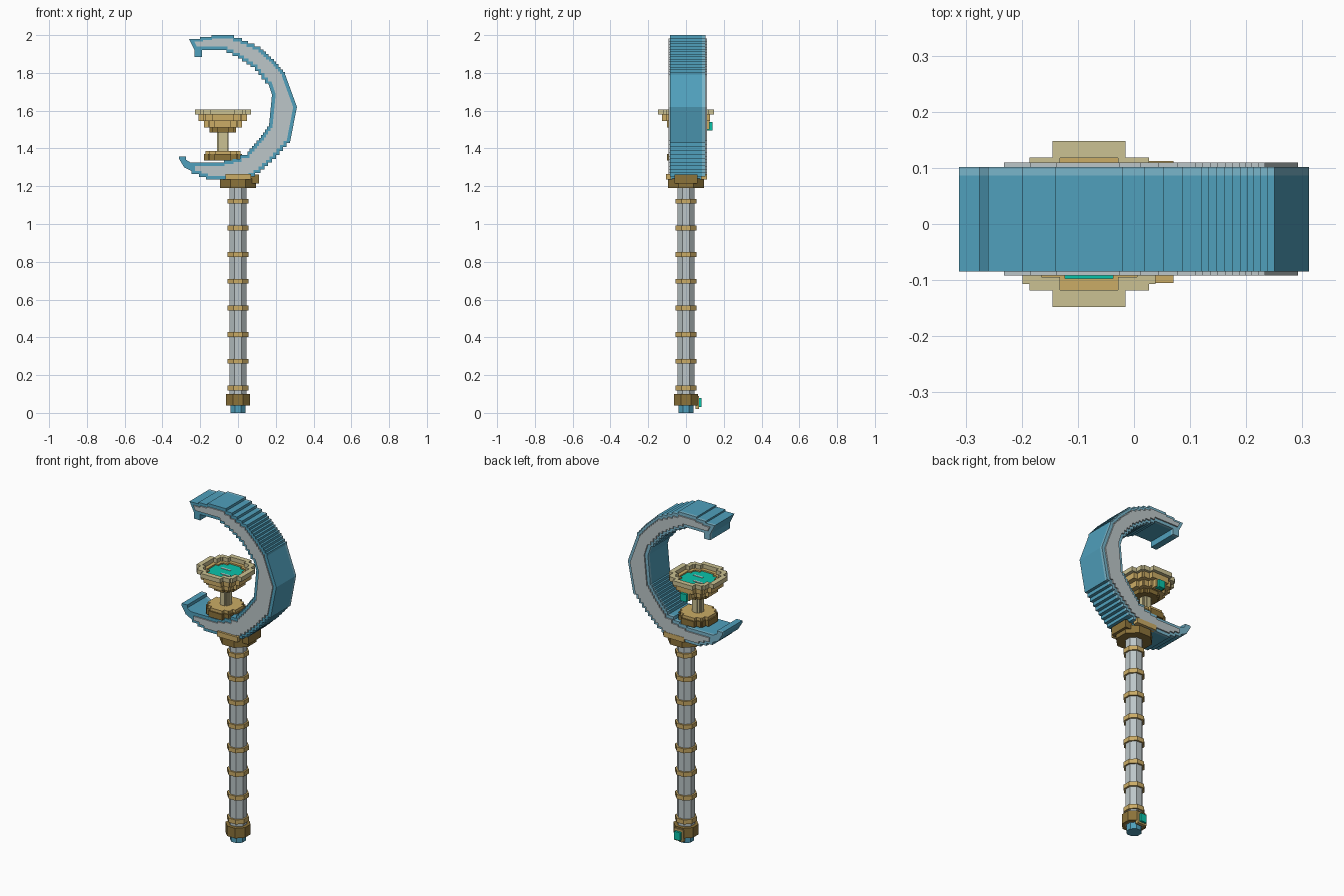
import bpy, bmesh, math
from mathutils import Vector

old = bpy.data.objects.get("Cube")
if old:
    bpy.data.objects.remove(old, do_unlink=True)


def material(name, *rgb):
    lin = [((c / 255 + 0.055) / 1.055) ** 2.4 for c in rgb] + [1.0]
    m = bpy.data.materials.new(name)
    m.use_nodes = True
    m.diffuse_color = lin
    m.node_tree.nodes["Principled BSDF"].inputs["Base Color"].default_value = lin
    return m


BLUE = material("blue", 80, 160, 188)
PALE_BLUE = material("pale blue", 122, 182, 203)
GREY = material("silver grey", 188, 198, 200)
GOLD = material("gold", 203, 172, 102)
BEIGE = material("pale gold", 203, 193, 146)
BRASS = material("dark brass", 140, 115, 58)
TEAL = material("teal", 10, 195, 170)
WHITE = material("foam", 215, 235, 230)


def finish(name, bm, mat):
    bmesh.ops.recalc_face_normals(bm, faces=bm.faces)
    mesh = bpy.data.meshes.new(name)
    bm.to_mesh(mesh)
    bm.free()
    mesh.materials.append(mat)
    ob = bpy.data.objects.new(name, mesh)
    bpy.context.collection.objects.link(ob)
    return ob


def prism(name, loop, move, mat):
    """Extrude a closed loop of 3D points along a vector."""
    bm = bmesh.new()
    face = bm.faces.new([bm.verts.new(p) for p in loop])
    ext = bmesh.ops.extrude_face_region(bm, geom=[face], use_keep_orig=True)
    verts = [g for g in ext["geom"] if isinstance(g, bmesh.types.BMVert)]
    bmesh.ops.translate(bm, verts=verts, vec=move)
    return finish(name, bm, mat)


def side_prism(name, outline, y0, y1, mat):
    return prism(name, [(x, y0, z) for x, z in outline], (0, y1 - y0, 0), mat)


def box(name, x0, x1, y0, y1, z0, z1, mat):
    return side_prism(name, [(x0, z0), (x1, z0), (x1, z1), (x0, z1)], y0, y1, mat)


def octagon(name, r, z0, z1, mat):
    c = r / math.cos(math.pi / 8)
    angles = [math.pi / 8 + i * math.pi / 4 for i in range(8)]
    loop = [(c * math.cos(a), c * math.sin(a), z0) for a in angles]
    return prism(name, loop, (0, 0, z1 - z0), mat)


# Stepped, roughly round outline shared by the cup pieces
QUADRANT = [(1, .44), (.8, .44), (.8, .72), (.72, .72), (.72, .8), (.44, .8), (.44, 1)]
CUP_X = -0.08


def stepped_loop(r, z):
    pts = []
    for turn in range(4):
        for x, y in QUADRANT:
            for _ in range(turn):
                x, y = -y, x
            pts.append((CUP_X + r * x, r * y, z))
    return pts


def stepped_disc(name, r, z0, z1, mat):
    return prism(name, stepped_loop(r, z0), (0, 0, z1 - z0), mat)


def stepped_ring(name, r, inner, z0, z1, mat):
    bm = bmesh.new()
    rings = [[bm.verts.new(p) for p in stepped_loop(rad, z)]
             for rad, z in ((r, z0), (r, z1), (inner, z1), (inner, z0))]
    n = len(rings[0])
    for a, b in zip(rings, rings[1:] + rings[:1]):
        for i in range(n):
            j = (i + 1) % n
            bm.faces.new((a[i], a[j], b[j], b[i]))
    return finish(name, bm, mat)


# Crescent outline: x, z, and number of stairs up to the next point
CRESCENT = [
    (-.26, 1.98, 2), (-.14, 2, 0), (-.06, 2, 2), (.02, 1.97, 3), (.12, 1.925, 5),
    (.19, 1.86, 5), (.25, 1.79, 0), (.312, 1.62, 0), (.275, 1.43, 4),
    (.2, 1.345, 4), (.12, 1.27, 2), (.06, 1.235, 0), (-.13, 1.235, 3),
    (-.245, 1.28, 0), (-.25, 1.325, 0), (-.12, 1.325, 2), (-.03, 1.345, 2),
    (.05, 1.385, 5), (.11, 1.455, 5), (.165, 1.53, 0), (.18, 1.685, 0),
    (.16, 1.745, 4), (.09, 1.83, 4), (0, 1.89, 2), (-.06, 1.92, 0), (-.23, 1.92, 0),
]


def inset(points, d):
    out = []
    for i, (x, z, n) in enumerate(points):
        p = Vector((x, z))
        a = (p - Vector(points[i - 1][:2])).normalized()
        b = (Vector(points[(i + 1) % len(points)][:2]) - p).normalized()
        na, nb = Vector((a.y, -a.x)), Vector((b.y, -b.x))
        q = p + (na + nb) * d / (1 + na.dot(nb))
        out.append((q.x, q.y, n))
    return out


def stairs(points):
    out = []
    for i, (x, z, n) in enumerate(points):
        x2, z2, _ = points[(i + 1) % len(points)]
        out.append((x, z))
        for k in range(n):
            xk = x + (x2 - x) * (k + 1) / n
            out.append((xk, z + (z2 - z) * k / n))
            if k < n - 1:
                out.append((xk, z + (z2 - z) * (k + 1) / n))
    return out


# Crescent head with grey faces and pointed tips
TIP = [(-.245, 1.28), (-.285, 1.3), (-.312, 1.345), (-.312, 1.358),
       (-.275, 1.358), (-.275, 1.34), (-.25, 1.325)]
HOOK = [(-.23, 1.885), (-.19, 1.885), (-.19, 1.925), (-.23, 1.925)]
for part, outline in (("crescent", stairs(CRESCENT)), ("lower_tip", TIP), ("upper_hook", HOOK)):
    side_prism(part, outline, -.085, .086, BLUE)
    side_prism(part + "_back_edge", outline, .086, .102, PALE_BLUE)
side_prism("crescent_face", stairs(inset(CRESCENT, .019)), -.092, .11, GREY)

# Staff with evenly spaced rings, pommel and end cap
octagon("staff", .045, .04, 1.2, GREY)
for i in range(8):
    z = .132 + i * .1412
    octagon("staff_ring", .055, z - .013, z + .013, GOLD)
octagon("end_cap", .04, 0, .06, BLUE)
octagon("pommel", .064, .04, .1, BRASS)
box("pommel_gem_mount", -.03, .03, .05, .07, .02, .09, GOLD)
box("pommel_gem", -.02, .02, .06, .083, .03, .078, TEAL)

# Collar joining the staff to the head
octagon("collar", .094, 1.19, 1.24, BRASS)
for y0, y1 in ((-.105, -.08), (.08, .112)):
    box("collar_plate", -.065, .07, y0, y1, 1.235, 1.265, GOLD)
box("collar_side", .065, .11, -.06, .06, 1.215, 1.262, BRASS)

# Cup on its foot
stepped_disc("cup_base", .1, 1.335, 1.37, BRASS)
stepped_disc("cup_foot", .092, 1.37, 1.387, GOLD)
stepped_disc("cup_stem", .03, 1.385, 1.49, BEIGE)
stepped_disc("cup_bottom", .07, 1.485, 1.512, BRASS)
stepped_disc("cup_lower", .1, 1.51, 1.55, GOLD)
stepped_ring("cup_upper", .128, .097, 1.545, 1.582, GOLD)
stepped_ring("cup_rim", .148, .118, 1.58, 1.606, BEIGE)
stepped_disc("liquid", .1, 1.548, 1.574, TEAL)
for x, y in ((-.1, .03), (-.06, -.03)):
    box("foam_streak", x - .03, x + .03, y - .005, y + .005, 1.573, 1.577, WHITE)
box("cup_gem_mount", -.11, -.05, .09, .125, 1.5, 1.545, GOLD)
box("cup_gem", -.1, -.06, .11, .14, 1.495, 1.54, TEAL)
